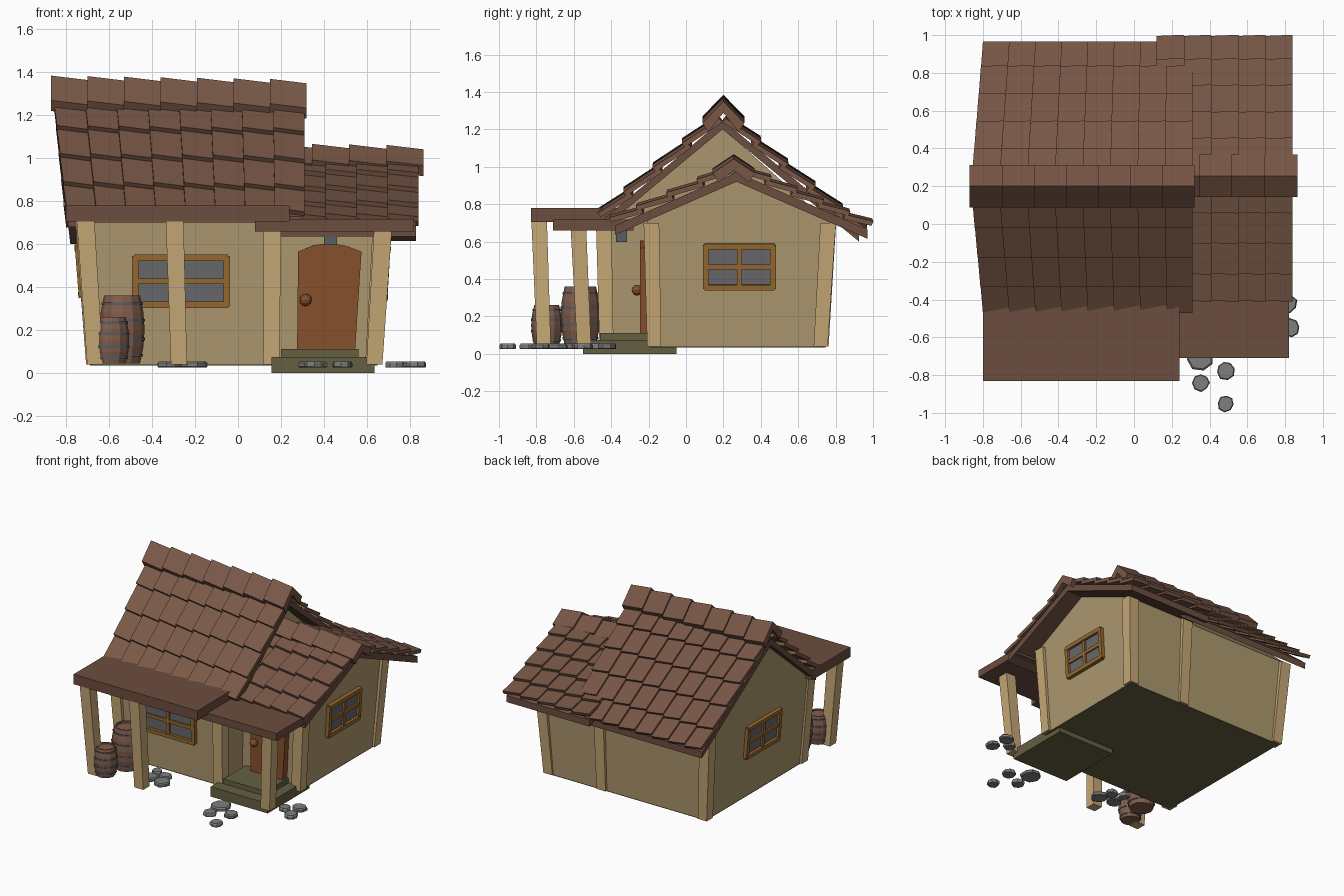
import bpy, bmesh, math, random
from mathutils import Matrix, Vector

if "Cube" in bpy.data.objects:
    bpy.data.objects.remove(bpy.data.objects["Cube"])

random.seed(4)


def mat(name, r, g, b):
    m = bpy.data.materials.new(name)
    m.diffuse_color = (r, g, b, 1)
    m.use_nodes = True
    m.node_tree.nodes["Principled BSDF"].inputs["Base Color"].default_value = m.diffuse_color
    return m


ROOF = mat("roof", .19, .096, .062)
PORCH = mat("porch_wood", .15, .075, .05)
WALL = mat("plaster", .42, .315, .158)
POST = mat("post_wood", .56, .39, .18)
DOOR = mat("door_wood", .24, .08, .025)
FRAME = mat("frame_wood", .30, .14, .03)
GLASS = mat("glass", .14, .14, .15)
STONE = mat("stone", .21, .21, .21)
STEP = mat("step_stone", .13, .115, .053)
BARREL = mat("barrel_wood", .22, .11, .07)
IRON = mat("iron", .1, .11, .13)


def loft(bm, *sections):
    """Bridge point loops of equal length and cap both ends."""
    rings = [[bm.verts.new(p) for p in s] for s in sections]
    n = len(rings[0])
    for a, b in zip(rings, rings[1:]):
        for i in range(n):
            j = (i + 1) % n
            bm.faces.new((a[i], a[j], b[j], b[i]))
    bm.faces.new(rings[0])
    bm.faces.new(rings[-1])


def finish(bm, name, m):
    bmesh.ops.recalc_face_normals(bm, faces=bm.faces)
    me = bpy.data.meshes.new(name)
    bm.to_mesh(me)
    bm.free()
    me.materials.append(m)
    ob = bpy.data.objects.new(name, me)
    bpy.context.collection.objects.link(ob)
    return ob


def rect(x0, x1, y0, y1, z):
    return [(x0, y0, z), (x1, y0, z), (x1, y1, z), (x0, y1, z)]


def box(name, x0, x1, y0, y1, z0, z1, m):
    bm = bmesh.new()
    loft(bm, rect(x0, x1, y0, y1, z0), rect(x0, x1, y0, y1, z1))
    return finish(bm, name, m)


def post(name, bottom, top, z0, z1, w=.075):
    """Leaning square post."""
    bm = bmesh.new()
    loft(bm, *[rect(x - h, x + h, y - h, y + h, z) for (x, y), z, h in
               ((bottom, z0, w / 2), (top, z1, w / 2 + .004))])
    finish(bm, name, POST)


def body(name, prof, x0, x1, fl0, fl1):
    """Gabled house block whose end walls flare outward with height."""
    bm = bmesh.new()
    loft(bm, [(x0 - fl0 * (z - .04), y, z) for y, z in prof],
         [(x1 + fl1 * (z - .04), y, z) for y, z in prof])
    finish(bm, name, WALL)


# House blocks and floor
body("main_house", [(-.43, .042), (.745, .042), (.775, .69), (.19, 1.21), (-.45, .70)], -.69, .17, .08, .03)
body("side_house", [(-.19, .042), (.745, .042), (.775, .70), (.27, .93), (-.205, .72)], .1, .65, 0, .06)
box("main_floor", -.69, .17, -.43, .745, .035, .045, STEP)
box("side_floor", .1, .65, -.19, .745, .035, .045, STEP)

# Posts
for name, b, t, z1 in [
        ("porch_post_left", (-.665, -.76), (-.71, -.785), .71),
        ("porch_post_middle", (-.275, -.76), (-.295, -.785), .71),
        ("porch_post_right", (.635, -.545), (.675, -.575), .67),
        ("main_front_right_post", (.155, -.425), (.16, -.44), .71),
        ("main_front_left_post", (-.67, -.415), (-.715, -.435), .71),
        ("side_front_post", (.63, -.17), (.67, -.185), .70),
        ("back_right_post", (.63, .72), (.67, .76), .70),
        ("back_middle_post", (.18, .725), (.18, .76), .70),
        ("back_left_post", (-.67, .725), (-.715, .76), .68)]:
    post(name, b, t, .04, z1)


def tiles(bm, apex, eave, rows, cols, xl, xr, flare, drop):
    """Overlapping tilted tiles on one slope; apex and eave are (y, z)."""
    a, e = Vector((0, *apex)), Vector((0, *eave))
    d = e - a
    n = Vector((0, -d.z, d.y)) * (1 if d.y > 0 else -1)
    n.normalize()
    for r in range(rows):
        for c in range(cols):
            secs = []
            for s, lift in ((r / rows, .0), ((r + 1.12) / rows if r < rows - 1 else 1, .026)):
                left = xl + flare * s
                sec = []
                for k, roll, th in ((0, .012, 0), (1, 0, 0), (1, 0, .026), (0, .012, .026)):
                    x = left + (xr - left) * (c + k) / cols
                    skew = .012 * k * (s > 0)
                    p = a + d * (s + skew / d.length) + n * (lift + roll + th)
                    sec.append((x, p.y, p.z - drop * (x - xl)))
                secs.append(sec)
            loft(bm, *secs)


def roof(name, front, apex, back, xl, xr, cols, flare, drop, cap_y, cap_z, cap_h, cap_n, cap_x):
    """Boards, tiles on both slopes and a stepped ridge cap."""
    t = .05
    prof = [front, apex, back, (back[0], back[1] + t), (apex[0], apex[1] + t), (front[0], front[1] + t)]
    rise = apex[1] - front[1]
    bm = bmesh.new()
    loft(bm, [(xl + .01 + flare * (apex[1] - min(z, apex[1])) / rise, y, z) for y, z in prof],
         [(xr - .01, y, z) for y, z in prof])
    finish(bm, name + "_boards", PORCH)
    up = lambda p: (p[0], p[1] + t)
    bm = bmesh.new()
    tiles(bm, up(apex), up(front), 4, cols, xl, xr, flare, drop)
    tiles(bm, up(apex), up(back), 5, cols, xl, xr, flare, drop)
    finish(bm, name + "_tiles", ROOF)
    bm = bmesh.new()
    hw = .112
    cap = [(-hw, -cap_h), (0, 0), (hw, -cap_h), (hw - .03, -cap_h - .05), (0, -.06), (-hw + .03, -cap_h - .05)]
    x0, x1 = cap_x
    w = (x1 - x0) / cap_n
    for i in range(cap_n):
        secs = []
        for x, dz in ((x0 + i * w, 0), (x0 + (i + 1) * w, -.018)):
            secs.append([(x, cap_y + y, cap_z + z + dz - .015 * (x - x0)) for y, z in cap])
        loft(bm, *secs)
    finish(bm, name + "_ridge_cap", ROOF)


roof("main_roof", (-.43, .68), (.195, 1.2), (.925, .6), -.86, .31, 8, .06, .01,
     .2, 1.385, .115, 7, (-.87, .32))
roof("side_roof", (-.38, .635), (.27, .92), (.97, .615), .12, .84, 5, 0, 0,
     .255, 1.07, .075, 4, (.17, .865))

# Flat porch roofs
box("main_porch_roof", -.8, .24, -.83, -.37, .705, .78, PORCH)
box("side_porch_roof", .08, .82, -.71, -.28, .66, .717, PORCH)

# Door, knob, lantern, steps
outline = [(.275, .10), (.545, .10), (.575, .565), (.505, .592), (.425, .605), (.35, .595), (.28, .565)]
bm = bmesh.new()
loft(bm, [(x, -.245, z) for x, z in outline], [(x, -.18, z) for x, z in outline])
finish(bm, "door", DOOR)
bm = bmesh.new()
bmesh.ops.create_icosphere(bm, subdivisions=2, radius=.029, matrix=Matrix.Translation((.315, -.262, .34)))
finish(bm, "door_knob", DOOR)
box("lantern", .4, .46, -.375, -.315, .597, .665, IRON)
box("lower_step", .155, .635, -.55, -.05, 0, .075, STEP)
box("upper_step", .2, .56, -.46, -.18, .07, .112, STEP)


def window(name, loc, w, h, rot, tilt):
    """Four-pane window facing local -y."""
    fr, gl = bmesh.new(), bmesh.new()
    w, h, b, m = w / 2, h / 2, .03, .013

    def bar(bm, x0, x1, z0, z1, y):
        loft(bm, rect(x0, x1, y, .02, z0), rect(x0, x1, y, .02, z1))
    for s in (-1, 1):
        bar(fr, *sorted((s * w, s * (w - b))), -h + .008, h - .008, -.028)
        bar(fr, -w + .008, w - .008, *sorted((s * h, s * (h - b))), -.03)
    bar(fr, -m, m, -h + b, h - b, -.024)
    bar(fr, -w + b, w - b, -m, m, -.022)
    bar(gl, -w + b, w - b, -h + b, h - b, -.01)
    mx = Matrix.Translation(loc) @ Matrix.Rotation(rot, 4, 'Z') @ Matrix.Rotation(tilt, 4, 'X')
    finish(fr, name + "_frame", FRAME).matrix_world = mx
    finish(gl, name + "_panes", GLASS).matrix_world = mx


window("front_window", (-.265, -.443, .428), .455, .25, 0, .03)
window("right_window", (.675, .285, .465), .39, .25, math.pi / 2, .06)
window("left_window", (-.723, .13, .475), .41, .25, -math.pi / 2, .08)


def ring(x, y, z, r, n=12):
    return [(x + r * math.cos(i * math.tau / n), y + r * math.sin(i * math.tau / n), z) for i in range(n)]


def barrel(name, x, y, r, h, z=.045):
    bm = bmesh.new()
    prof = [(0, .8), (.25, .95), (.5, 1), (.75, .95), (1, .8), (1, .7), (.95, .7)]
    loft(bm, *[ring(x, y, z + t * h, r * k) for t, k in prof])
    finish(bm, name, BARREL)
    bm = bmesh.new()
    for t, k in ((.12, .89), (.36, .985), (.64, .985), (.88, .89)):
        loft(bm, ring(x, y, z + t * h - .006, r * k + .003), ring(x, y, z + t * h + .006, r * k + .003))
    finish(bm, name + "_hoops", IRON)


barrel("large_barrel", -.54, -.565, .105, .315)
barrel("small_barrel", -.59, -.745, .083, .215)

# Paving stones: flat irregular chunks
bm = bmesh.new()
for x, y, r in [(.35, -.7, .075), (.485, -.775, .05), (.355, -.84, .047), (.485, -.95, .045),
                (.83, -.55, .05), (.81, -.42, .055), (.73, -.48, .045),
                (-.32, -.6, .06), (-.2, -.62, .06), (-.24, -.53, .045), (-.33, -.5, .04)]:
    n, turn = 8, random.random()
    rad = [r * random.uniform(.88, 1.08) for _ in range(n)]
    loft(bm, *[[(x + k * q * math.cos(turn + i * math.tau / n), y + k * q * math.sin(turn + i * math.tau / n), z)
                for i, q in enumerate(rad)] for z, k in ((.025, .92), (.03, 1), (.046, 1), (.054, .88))])
finish(bm, "paving_stones", STONE)
